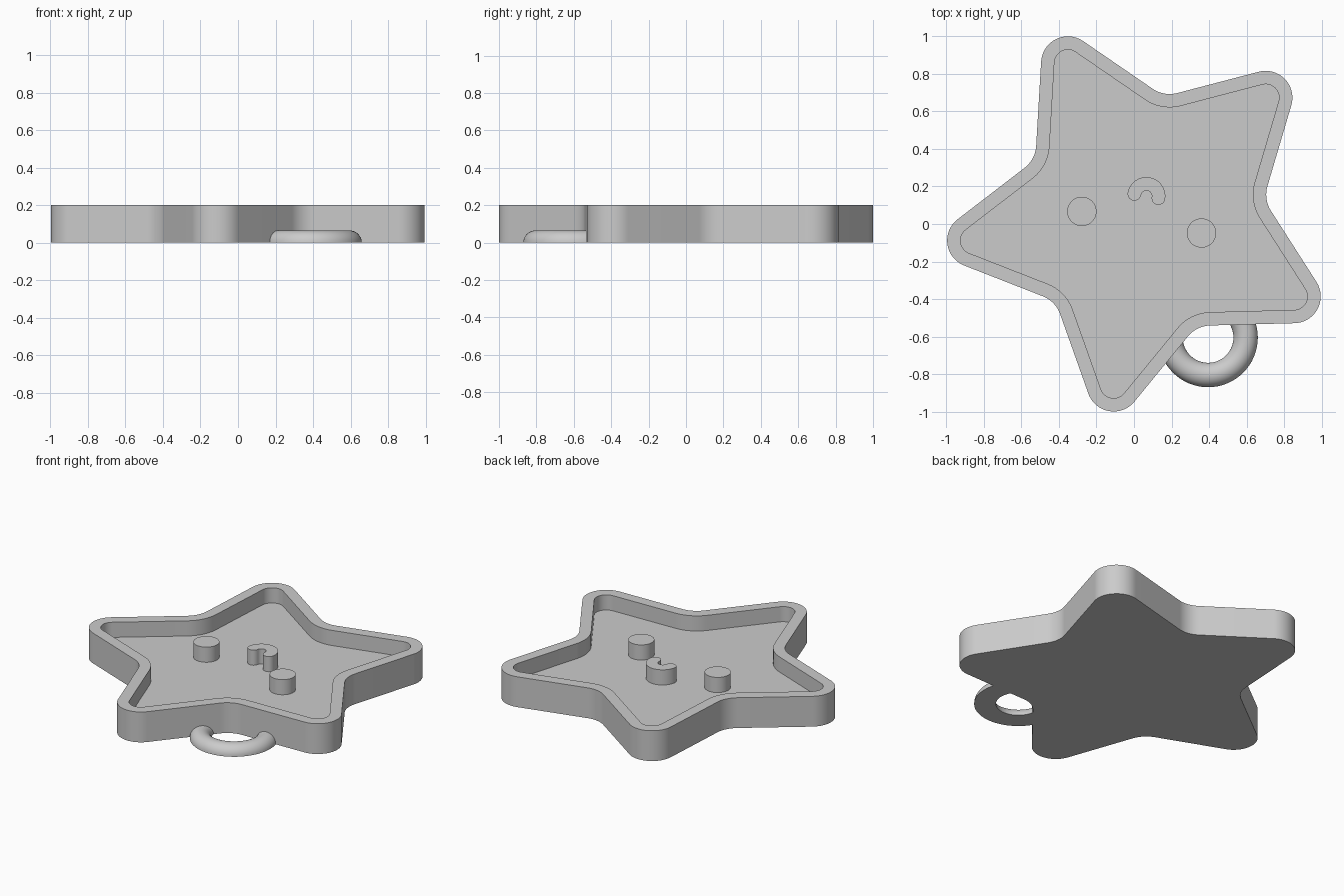
import bpy, bmesh
from math import sin, cos, asin, atan2, pi, radians

cube = bpy.data.objects.get("Cube")
if cube:
    bpy.data.objects.remove(cube, do_unlink=True)

grey = bpy.data.materials.new("plain grey")
grey.use_nodes = True
grey.diffuse_color = (0.6, 0.6, 0.6, 1)
grey.node_tree.nodes["Principled BSDF"].inputs["Base Color"].default_value = (0.6, 0.6, 0.6, 1)

HEIGHT, FLOOR, WALL = 0.2, 0.1, 0.071


def arc(cx, cy, r, start, end, steps):
    """Points along an arc, both ends included."""
    angles = [start + (end - start) * i / steps for i in range(steps + 1)]
    return [(cx + r * cos(a), cy + r * sin(a)) for a in angles]


def finish(name, bm):
    bmesh.ops.recalc_face_normals(bm, faces=bm.faces)
    mesh = bpy.data.meshes.new(name)
    bm.to_mesh(mesh)
    bm.free()
    mesh.materials.append(grey)
    obj = bpy.data.objects.new(name, mesh)
    bpy.context.collection.objects.link(obj)
    bpy.ops.object.select_all(action='DESELECT')
    obj.select_set(True)
    bpy.context.view_layer.objects.active = obj
    bpy.ops.object.shade_smooth_by_angle(angle=radians(35))
    return obj


def stack(name, layers):
    """Join outlines of equal length, given as (points, z), and cap both ends."""
    bm = bmesh.new()
    loops = [[bm.verts.new((x, y, z)) for x, y in pts] for pts, z in layers]
    n = len(loops[0])
    for low, high in zip(loops, loops[1:]):
        for i in range(n):
            j = (i + 1) % n
            bm.faces.new((low[i], low[j], high[j], high[i]))
    bm.faces.new(loops[0][::-1])
    bm.faces.new(loops[-1])
    return finish(name, bm)


def star(inset):
    """Five-pointed outline with rounded tips and rounded valleys."""
    cx, cy, reach = 0.048, 0.04, 0.91
    tip_r, valley_r, valley_reach = 0.143, 0.16, 0.825
    step = pi / 5
    dx, dy = valley_reach - reach * cos(step), reach * sin(step)
    lean = asin((tip_r + valley_r) / (dx * dx + dy * dy) ** 0.5) - atan2(dx, dy)
    swing = step + lean
    points = []
    for k in range(5):
        a = radians(116.1) + 2 * step * k
        v = a + step
        points += arc(cx + reach * cos(a), cy + reach * sin(a), tip_r - inset,
                      a - swing, a + swing, 20)
        points += arc(cx + valley_reach * cos(v), cy + valley_reach * sin(v), valley_r + inset,
                      v + lean + pi, v - lean + pi, 12)
    return points


# Tray: solid base with a raised rim
outer, inner = star(0), star(WALL)
stack("star_tray", [(outer, 0), (outer, HEIGHT), (inner, HEIGHT), (inner, FLOOR)])

# Eyes: round posts level with the rim
for name, x, y in (("right_eye", -0.278, 0.067), ("left_eye", 0.36, -0.048)):
    circle = arc(x, y, 0.078, 0, 2 * pi, 48)[:-1]
    stack(name, [(circle, FLOOR - 0.01), (circle, HEIGHT)])

# Mouth: curved bar with round ends
mx, my, bend, half = 0.066, 0.149, 0.065, 0.036
a0 = radians(-10)
a1 = a0 + pi
mouth = arc(mx, my, bend + half, a0, a1, 24)
mouth += arc(mx + bend * cos(a1), my + bend * sin(a1), half, a1, a1 + pi, 12)[1:-1]
mouth += arc(mx, my, bend - half, a1, a0, 24)
mouth += arc(mx + bend * cos(a0), my + bend * sin(a0), half, a0 - pi, a0, 12)[1:-1]
stack("mouth", [(mouth, FLOOR - 0.01), (mouth, HEIGHT)])

# Hanging ring: half-round section with a flat underside
ring = bmesh.new()
section = [ring.verts.new((x, 0, z)) for x, z in arc(0.2, 0, 0.065, 0, pi, 16)]
edges = [ring.edges.new((p, q)) for p, q in zip(section, section[1:] + section[:1])]
bmesh.ops.spin(ring, geom=section + edges, cent=(0, 0, 0), axis=(0, 0, 1),
               angle=2 * pi, steps=64, use_merge=True)
bmesh.ops.remove_doubles(ring, verts=ring.verts, dist=0.0001)
finish("hanging_ring", ring).location = (0.395, -0.605, 0)
